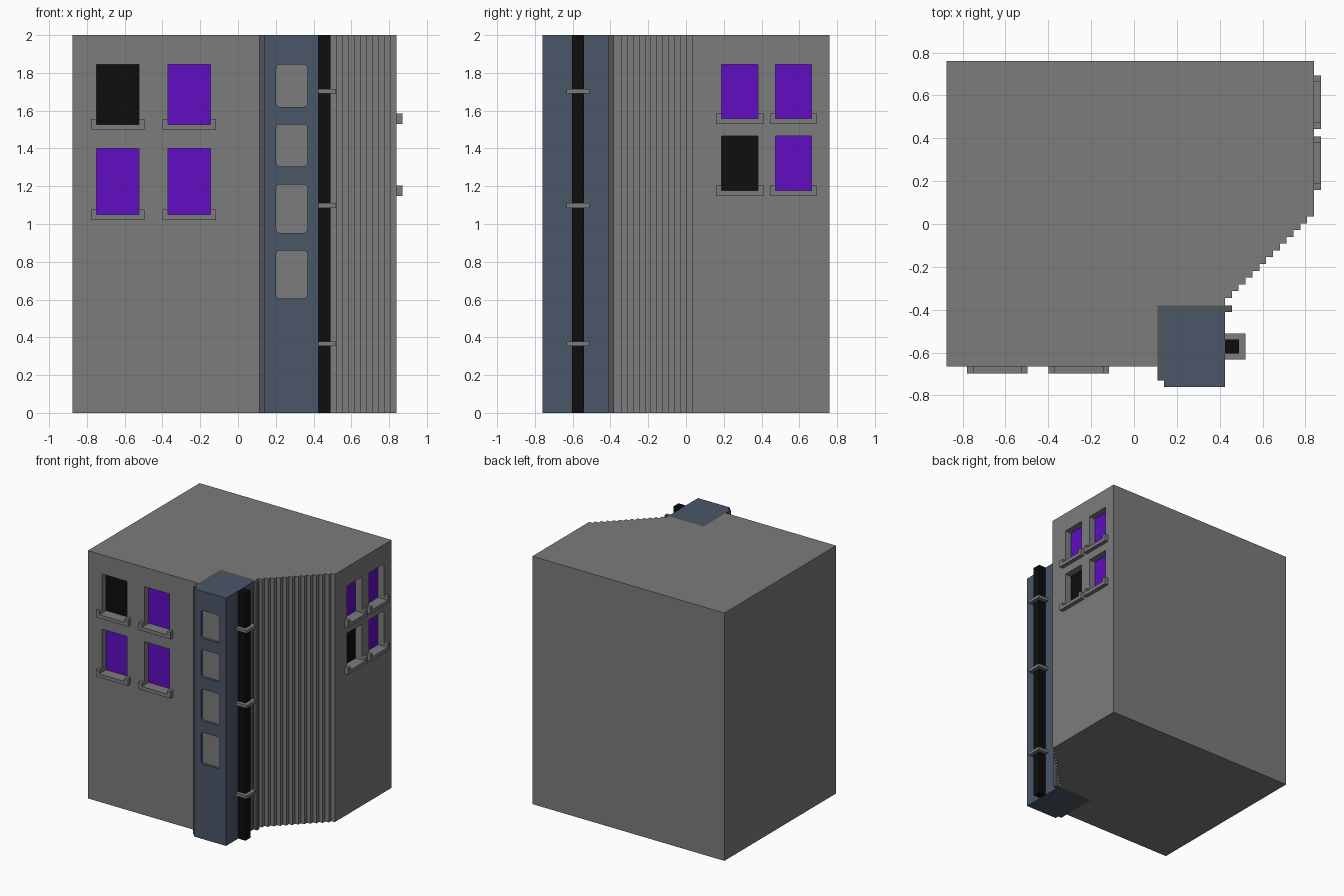
import bpy, bmesh, math
from mathutils import Vector

cube = bpy.data.objects.get("Cube")
if cube:
    bpy.data.objects.remove(cube, do_unlink=True)


def material(name, rgb):
    m = bpy.data.materials.new(name)
    m.use_nodes = True
    m.diffuse_color = (*rgb, 1)
    m.node_tree.nodes["Principled BSDF"].inputs["Base Color"].default_value = (*rgb, 1)
    return m


GREY = material("concrete grey", (0.2, 0.2, 0.2))
BLUE = material("slate blue", (0.07, 0.093, 0.14))
TRIM = material("dark trim grey", (0.085, 0.092, 0.1))
PURPLE = material("purple glass", (0.115, 0.004, 0.54))
BLACK = material("black", (0.004, 0.004, 0.004))


def make(name, bm, mat):
    bmesh.ops.recalc_face_normals(bm, faces=bm.faces)
    mesh = bpy.data.meshes.new(name)
    bm.to_mesh(mesh)
    bm.free()
    mesh.materials.append(mat)
    ob = bpy.data.objects.new(name, mesh)
    bpy.context.collection.objects.link(ob)
    return ob


def add_prism(bm, points, direction):
    """Extrude a flat outline along a vector."""
    face = bm.faces.new([bm.verts.new(p) for p in points])
    new = bmesh.ops.extrude_face_region(bm, geom=[face])["geom"]
    bmesh.ops.translate(bm, vec=Vector(direction),
                        verts=[v for v in new if isinstance(v, bmesh.types.BMVert)])


def prism(name, points, direction, mat):
    bm = bmesh.new()
    add_prism(bm, points, direction)
    return make(name, bm, mat)


def box(name, lo, hi, mat):
    pts = [(lo[0], lo[1], lo[2]), (hi[0], lo[1], lo[2]),
           (hi[0], hi[1], lo[2]), (lo[0], hi[1], lo[2])]
    return prism(name, pts, (0, 0, hi[2] - lo[2]), mat)


def cut(target, outlines, direction):
    """Cut recesses with the given outlines into the target."""
    bm = bmesh.new()
    for pts in outlines:
        add_prism(bm, pts, direction)
    cutter = make("recess_cutter", bm, target.data.materials[0])
    cutter.hide_render = True
    mod = target.modifiers.new("recesses", "BOOLEAN")
    mod.operation, mod.solver, mod.object = "DIFFERENCE", "EXACT", cutter
    bpy.context.view_layer.objects.active = target
    bpy.ops.object.modifier_apply(modifier=mod.name)
    bpy.data.objects.remove(cutter, do_unlink=True)


# Main block with the stepped diagonal corner
FRONT, SIDE, H = -0.665, 0.84, 2.0
outline = [(-0.875, FRONT), (0.11, FRONT), (0.11, -0.38), (0.425, -0.38), (0.425, -0.345)]
step_x, step_y = (SIDE - 0.425) / 13, 0.38 / 12
for i in range(1, 14):
    x = 0.425 + i * step_x
    y = -0.345 + (i - 1) * step_y
    outline.append((x, y))
    if i < 13:
        outline.append((x, y + step_y))
outline += [(SIDE, 0.76), (-0.875, 0.76)]
body = prism("building_body", [(x, y, 0) for x, y in outline], (0, 0, H), GREY)


def on_front(u, z, out=0.0):
    return (u, FRONT - out, z)


def on_side(u, z, out=0.0):
    return (SIDE + out, u, z)


def rect(u0, u1, z0, z1):
    return [(u0, z0), (u1, z0), (u1, z1), (u0, z1)]


# Recessed windows with U-shaped sills: u0, u1, z0, z1, glass
front_windows = [(-0.75, -0.525, 1.528, 1.845, BLACK), (-0.37, -0.145, 1.528, 1.845, PURPLE),
                 (-0.75, -0.525, 1.05, 1.40, PURPLE), (-0.37, -0.145, 1.05, 1.40, PURPLE)]
side_windows = [(0.188, 0.38, 1.558, 1.845, PURPLE), (0.473, 0.665, 1.558, 1.845, PURPLE),
                (0.188, 0.38, 1.177, 1.465, BLACK), (0.473, 0.665, 1.177, 1.465, PURPLE)]
DEPTH = 0.06
for wall, place, normal, windows in (("front", on_front, Vector((0, -1, 0)), front_windows),
                                     ("side", on_side, Vector((1, 0, 0)), side_windows)):
    cut(body, [[place(u, z, -DEPTH) for u, z in rect(*w[:4])] for w in windows],
        normal * (DEPTH + 0.02))
    for n, (u0, u1, z0, z1, glass) in enumerate(windows, 1):
        prism(f"{wall}_window_pane_{n}",
              [place(u, z, -DEPTH) for u, z in rect(u0, u1, z0, z1)], normal * 0.005, glass)
        a, b, lo, hi = u0 - 0.029, u1 + 0.029, z0 - 0.029, z0 + 0.028
        sill = [(a, lo), (b, lo), (b, hi), (u1, hi), (u1, z0), (u0, z0), (u0, hi), (a, hi)]
        prism(f"{wall}_window_sill_{n}", [place(u, z) for u, z in sill], normal * 0.032, GREY)

# Corner tower with its dark trim
tower = box("corner_tower", (0.14, -0.76, 0), (0.425, -0.41, H), BLUE)
trim = [(0.11, -0.73), (0.14, -0.73), (0.14, -0.41), (0.457, -0.41), (0.457, -0.38), (0.11, -0.38)]
prism("tower_trim", [(x, y, 0) for x, y in trim], (0, 0, H), TRIM)


def rounded(u0, u1, z0, z1, r=0.02, n=4):
    pts = []
    for k, (cu, cz) in enumerate(rect(u0 + r, u1 - r, z0 + r, z1 - r)):
        for i in range(n + 1):
            t = math.pi + (k + i / n) * math.pi / 2
            pts.append((cu + r * math.cos(t), cz + r * math.sin(t)))
    return pts


# Rounded recessed panels on the tower
RECESS = -0.735
panels = [rounded(0.202, 0.367, z0, z1) for z0, z1 in
          ((0.605, 0.86), (0.953, 1.21), (1.305, 1.528), (1.62, 1.845))]
cut(tower, [[(x, RECESS, z) for x, z in p] for p in panels], (0, -0.05, 0))
for n, p in enumerate(panels, 1):
    prism(f"tower_panel_{n}", [(x, RECESS, z) for x, z in p], (0, -0.005, 0), GREY)

# Drain pipe and its clamps
box("drain_pipe", (0.425, -0.604, 0), (0.49, -0.54, H), BLACK)
for n, z in enumerate((0.367, 1.098, 1.703), 1):
    box(f"pipe_clamp_{n}", (0.425, -0.632, z - 0.012), (0.52, -0.51, z + 0.012), GREY)
